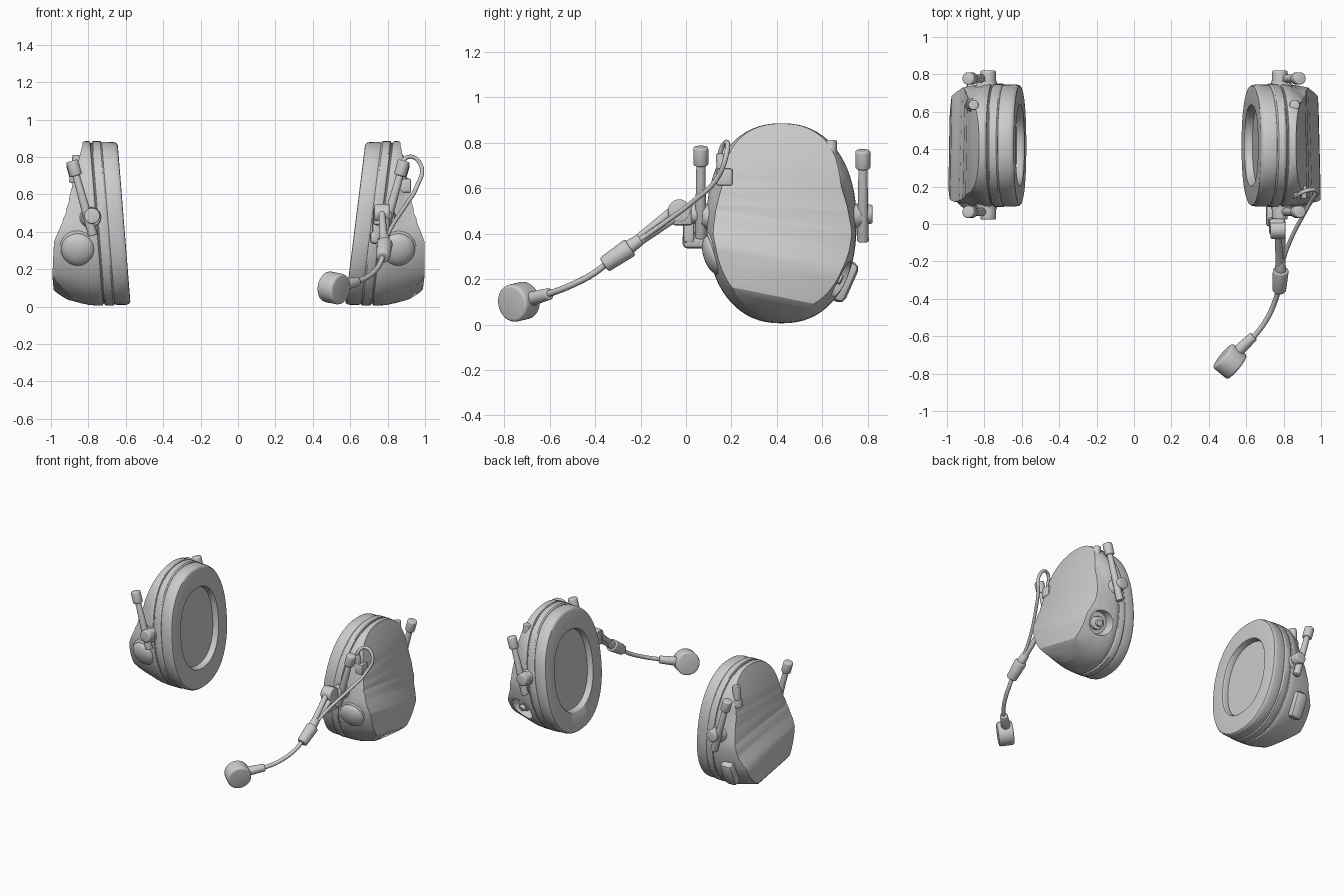
import bpy, bmesh, math
from mathutils import Vector, Matrix

if "Cube" in bpy.data.objects:
    bpy.data.objects.remove(bpy.data.objects["Cube"])

CY, CZ, HW, HH = 0.42, 0.445, 0.33, 0.44   # cup oval centre and half sizes
SEG = 72


def finish(name, bm, smooth=True):
    bmesh.ops.recalc_face_normals(bm, faces=bm.faces)
    me = bpy.data.meshes.new(name)
    bm.to_mesh(me)
    bm.free()
    ob = bpy.data.objects.new(name, me)
    bpy.context.collection.objects.link(ob)
    if smooth:
        shade(ob)
    return ob


def activate(ob):
    bpy.ops.object.select_all(action='DESELECT')
    ob.select_set(True)
    bpy.context.view_layer.objects.active = ob


def shade(ob):
    activate(ob)
    bpy.ops.object.shade_smooth_by_angle(angle=math.radians(32))


def clamp(v):
    return max(0.0, min(1.0, v))


def boolean(ob, cutter, op):
    m = ob.modifiers.new("bool", 'BOOLEAN')
    m.object, m.operation, m.solver = cutter, op, 'EXACT'
    cutter.hide_render = True
    activate(ob)
    bpy.ops.object.modifier_apply(modifier=m.name)
    bpy.data.objects.remove(cutter)


def loft(name, rings, place, smooth=True):
    """Superellipse rings (depth, scale) joined and capped."""
    bm = bmesh.new()
    rows = []
    for u, s in rings:
        row = []
        for i in range(SEG):
            a = 2 * math.pi * i / SEG
            c, d = math.cos(a), math.sin(a)
            e = 2 / 2.25
            y = CY + s * HW * math.copysign(abs(c) ** e, c)
            z = CZ + s * HH * math.copysign(abs(d) ** e, d)
            row.append(bm.verts.new(place(u, y, z)))
        rows.append(row)
    for a, b in zip(rows, rows[1:]):
        for i in range(SEG):
            j = (i + 1) % SEG
            bm.faces.new((a[i], a[j], b[j], b[i]))
    bm.faces.new(rows[0])
    bm.faces.new(rows[-1])
    return finish(name, bm, smooth)


def cyl(name, p0, p1, r0, r1=None, bev=0.0, seg=28):
    p0, p1 = Vector(p0), Vector(p1)
    d = p1 - p0
    mat = Matrix.Translation((p0 + p1) / 2) @ d.to_track_quat('Z', 'Y').to_matrix().to_4x4()
    bm = bmesh.new()
    bmesh.ops.create_cone(bm, cap_ends=True, segments=seg, radius1=r0,
                          radius2=r0 if r1 is None else r1, depth=d.length, matrix=mat)
    if bev:
        rim = [e for e in bm.edges if e.calc_face_angle(0) > 1.0]
        bmesh.ops.bevel(bm, geom=rim, offset=bev, segments=3, profile=0.5, affect='EDGES')
    return finish(name, bm)


def box(name, c, size, rot=None, bev=0.008):
    mat = Matrix.Translation(c) @ (rot or Matrix()) @ Matrix.Diagonal((*size, 1))
    bm = bmesh.new()
    bmesh.ops.create_cube(bm, size=1, matrix=mat)
    bmesh.ops.bevel(bm, geom=bm.edges[:], offset=bev, segments=2, profile=0.5, affect='EDGES')
    return finish(name, bm)


def dome(name, c, normal, r, h):
    q = Vector(normal).to_track_quat('Z', 'Y').to_matrix().to_4x4()
    bm = bmesh.new()
    bmesh.ops.create_uvsphere(bm, u_segments=36, v_segments=20, radius=1,
                              matrix=Matrix.Translation(c) @ q @ Matrix.Diagonal((r, r, h, 1)))
    return finish(name, bm)


def tube(name, pts, r):
    cu = bpy.data.curves.new(name, 'CURVE')
    cu.dimensions, cu.bevel_depth, cu.bevel_resolution = '3D', r, 4
    cu.resolution_u, cu.use_fill_caps = 10, True
    sp = cu.splines.new('BEZIER')
    sp.bezier_points.add(len(pts) - 1)
    for b, p in zip(sp.bezier_points, pts):
        b.co = p
        b.handle_left_type = b.handle_right_type = 'AUTO'
    ob = bpy.data.objects.new(name, cu)
    bpy.context.collection.objects.link(ob)
    return ob


# side profile of the outer shell (x, z)
PROFILE = [(0.66, 0.97), (0.86, 0.97), (0.868, 0.87), (0.882, 0.80), (0.899, 0.72), (0.914, 0.63),
           (0.924, 0.54), (0.934, 0.46), (0.950, 0.39), (0.972, 0.335), (0.99, 0.29),
           (0.992, 0.12), (0.975, 0.10), (0.84, -0.02), (0.80, -0.15), (0.60, -0.15)]


def ear_cup(label, s, k, off):
    def place(u, y, z):
        return Vector((s * (u + off + k * (z - CZ)), y, z))

    def place_shell(u, y, z):   # upper part of the shell narrows outwards
        g = 0.13 * clamp((u - 0.80) / 0.09) * clamp((z - 0.40) / 0.2)
        return place(u, CY + (y - CY) * (1 - g), z)

    # cushion with recessed opening, then the seal plate
    loft(label + "_cushion", [(0.72, 0.94), (0.718, 0.975), (0.70, 0.99), (0.65, 0.988), (0.636, 0.98),
                              (0.629, 0.965), (0.627, 0.945), (0.627, 0.66), (0.630, 0.65),
                              (0.638, 0.642), (0.668, 0.635)], place)
    loft(label + "_plate", [(0.71, 0.94), (0.712, 0.985), (0.72, 1.0), (0.759, 1.0), (0.764, 0.992),
                            (0.767, 0.975), (0.79, 0.975)], place)

    # outer shell: oval body trimmed by the side profile
    shell = loft(label + "_shell", [(0.772, 0.975), (0.775, 0.993), (0.782, 1.0), (0.81, 0.998),
                                    (0.85, 0.99), (0.89, 0.97), (0.93, 0.945), (1.08, 0.86)],
                 place_shell, False)
    bm = bmesh.new()
    ends = []
    for y in (-0.1, 0.95):
        ends.append([bm.verts.new(place(x - 0.125 * (z - CZ), y,
                     z - 0.2 * (y - CY) * clamp((0.66 - z) / 0.27))) for x, z in PROFILE])
    n = len(PROFILE)
    for i in range(n):
        j = (i + 1) % n
        bm.faces.new((ends[0][i], ends[0][j], ends[1][j], ends[1][i]))
    bm.faces.new(ends[0])
    bm.faces.new(ends[1])
    bmesh.ops.triangulate(bm, faces=bm.faces)
    boolean(shell, finish("trim", bm, False), 'INTERSECT')
    if s > 0:   # rear socket recess on the right cup
        boolean(shell, cyl("socket_cut", (0.86, 0.635, 0.225), (0.88, 0.85, 0.12), 0.075, 0.125),
                'DIFFERENCE')
    bev = shell.modifiers.new("soft_edges", 'BEVEL')
    bev.width, bev.segments, bev.limit_method = 0.012, 2, 'ANGLE'
    bev.angle_limit = math.radians(35)
    activate(shell)
    bpy.ops.object.modifier_apply(modifier=bev.name)
    shade(shell)

    # round front knob on its collar
    cyl(label + "_knob_collar", (s * 0.85, 0.18, 0.325), (s * 0.855, 0.118, 0.306), 0.112, 0.098, 0.006, 40)
    dome(label + "_knob", (s * 0.856, 0.122, 0.306), (s * 0.1, -0.95, -0.3), 0.09, 0.045)

    # headband rods with pivots, front and back
    for end, y, d, top in (("front", 0.065, -1, 0.78), ("back", 0.778, 1, 0.765)):
        a, b = Vector((s * 0.775, y, top - 0.4)), Vector((s * 0.888, y, top))
        cyl(f"{label}_{end}_rod", a, b, 0.026, 0.018, 0.006)
        cyl(f"{label}_{end}_rod_cap", a.lerp(b, 0.8), b, 0.033, None, 0.008)
        cyl(f"{label}_{end}_pivot", (s * 0.78, y - d * 0.07, 0.485), (s * 0.78, y + d * 0.042, 0.485),
            0.042, None, 0.008)
        cyl(f"{label}_{end}_pivot_base", (s * 0.79, y - d * 0.10, 0.47), (s * 0.785, y - d * 0.01, 0.48),
            0.075, 0.05)

    # upright plug on top, towards the back
    cyl(label + "_top_plug", (s * 0.868, 0.635, 0.69), (s * 0.858, 0.637, 0.81), 0.027, None, 0.005)
    cyl(label + "_top_plug_collar", (s * 0.868, 0.635, 0.66), (s * 0.862, 0.636, 0.715), 0.036, None, 0.005)


ear_cup("right", 1, 0.125, 0.0)
ear_cup("left", -1, 0.08, -0.018)

# rear socket pin (right) and rear capsule cover (left)
cyl("socket_ring", (0.86, 0.60, 0.235), (0.87, 0.665, 0.207), 0.045, None, 0.006)
cyl("socket_pin", (0.86, 0.61, 0.23), (0.872, 0.685, 0.195), 0.022, None, 0.004)
tilt = Matrix.Rotation(math.radians(-24), 4, 'X')
box("rear_cover", (-0.85, 0.698, 0.188), (0.10, 0.07, 0.19), tilt, 0.03)

# microphone mount on the right cup
box("mic_bracket", (0.765, -0.015, 0.485), (0.085, 0.09, 0.10), None, 0.015)
box("mic_bracket_hook", (0.73, 0.045, 0.37), (0.05, 0.12, 0.07), None, 0.02)
box("mic_bracket_web", (0.74, 0.012, 0.42), (0.045, 0.05, 0.12), None, 0.012)
cyl("mic_hinge", (0.73, -0.03, 0.50), (0.81, -0.03, 0.50), 0.05, None, 0.008)

# boom arm, sleeve and curved stalk
for i, (dx, dz) in enumerate(((-0.012, 0.025), (0.014, -0.022))):
    cyl(f"boom_rail_{i + 1}", (0.78 + dx, -0.04, 0.495 + dz), (0.782, -0.27, 0.325), 0.017, 0.022)
cyl("boom_sleeve_neck", (0.783, -0.20, 0.375), (0.783, -0.26, 0.333), 0.026, 0.032, 0.005)
cyl("boom_sleeve", (0.785, -0.245, 0.34), (0.776, -0.36, 0.262), 0.043, 0.036, 0.01)
tube("boom_stalk", [(0.776, -0.34, 0.275), (0.755, -0.41, 0.222), (0.715, -0.50, 0.175),
                    (0.66, -0.58, 0.143), (0.60, -0.645, 0.125)], 0.014)
cyl("mic_stem", (0.64, -0.60, 0.135), (0.55, -0.685, 0.112), 0.026, 0.032, 0.006)

# microphone capsule
mc, ax = Vector((0.513, -0.735, 0.1)), Vector((-0.76, 0.63, 0.15)).normalized()
cyl("mic_capsule", mc - ax * 0.052, mc + ax * 0.052, 0.083, None, 0.014, 40)

# cable box and cable looping to the boom
box("cable_box", (0.88, 0.17, 0.648), (0.09, 0.07, 0.075))
tube("mic_cable", [(0.88, 0.16, 0.66), (0.872, 0.15, 0.75), (0.92, 0.178, 0.802), (0.98, 0.178, 0.75),
                   (0.955, 0.135, 0.64), (0.895, 0.03, 0.54), (0.835, -0.09, 0.45),
                   (0.80, -0.19, 0.38), (0.787, -0.27, 0.325)], 0.011)
cyl("cable_plug", (0.88, 0.155, 0.68), (0.872, 0.151, 0.75), 0.02, None, 0.004)
